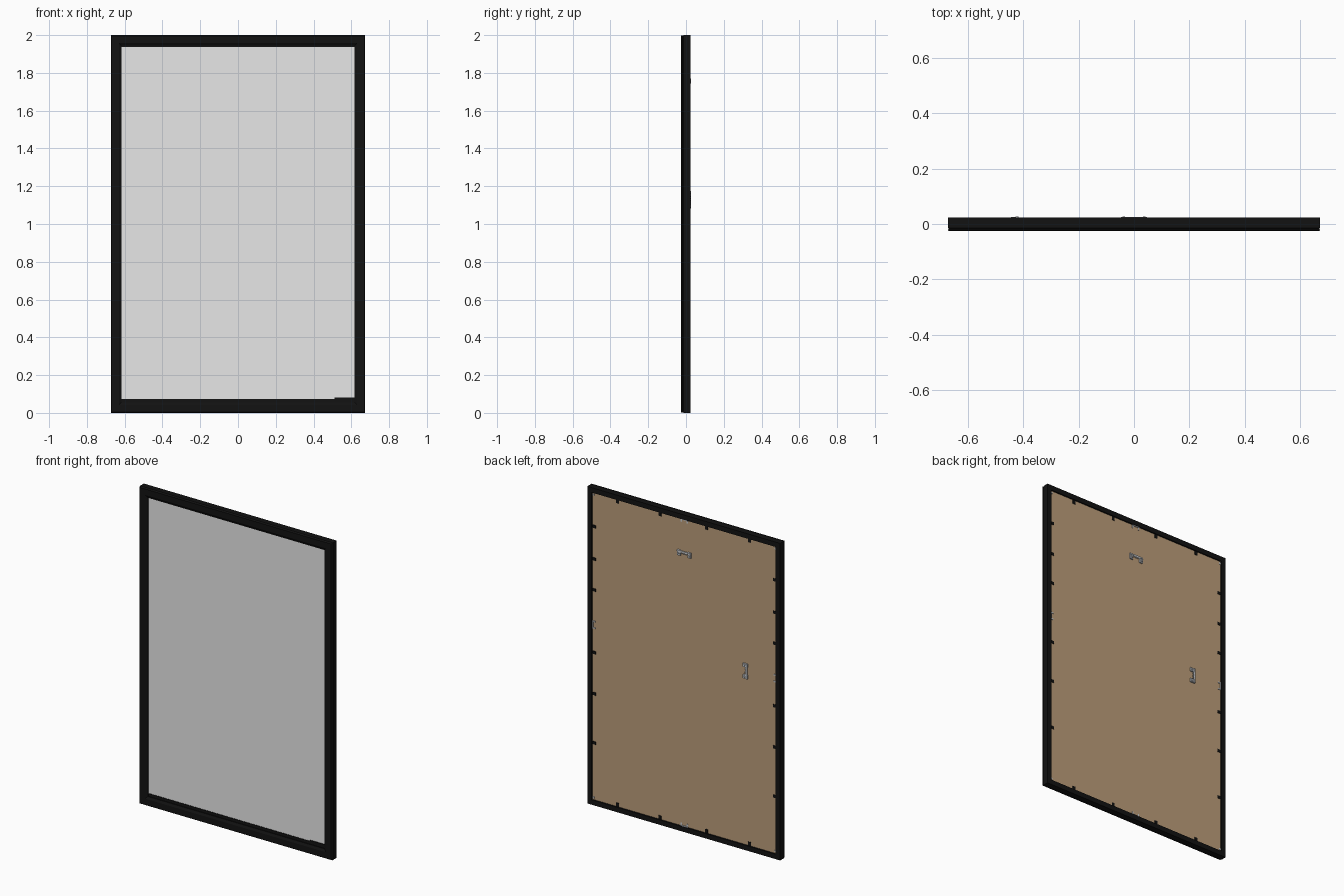
import bpy, bmesh, math
from mathutils import Vector

cube = bpy.data.objects.get("Cube")
if cube:
    bpy.data.objects.remove(cube, do_unlink=True)


def material(name, rgb, rough=0.5):
    m = bpy.data.materials.new(name)
    m.use_nodes = True
    m.diffuse_color = (*rgb, 1)
    node = next(n for n in m.node_tree.nodes if n.type == 'BSDF_PRINCIPLED')
    node.inputs["Base Color"].default_value = (*rgb, 1)
    node.inputs["Roughness"].default_value = rough
    return m


BLACK = material("black_wood", (0.006, 0.006, 0.006))
GREY = material("pale_grey_print", (0.8, 0.8, 0.8))
BROWN = material("brown_fibreboard", (0.5, 0.34, 0.195))
SILVER = material("silver_metal", (0.6, 0.62, 0.65))

HALF_W, HEIGHT = 0.673, 2.0
MID = HEIGHT / 2
RIM = 0.031          # width of the rear rim
BOARD_Y = 0.014      # rear surface of the backing board


def finish(name, bm, mat):
    bmesh.ops.recalc_face_normals(bm, faces=bm.faces)
    mesh = bpy.data.meshes.new(name)
    bm.to_mesh(mesh)
    bm.free()
    mesh.materials.append(mat)
    obj = bpy.data.objects.new(name, mesh)
    bpy.context.collection.objects.link(obj)
    return obj


def add_box(bm, x, y, z):
    """Add a box given as (low, high) ranges."""
    verts = bmesh.ops.create_cube(bm, size=1)["verts"]
    for v in verts:
        v.co = Vector([(lo + hi) / 2 + c * (hi - lo) for c, (lo, hi) in zip(v.co, (x, y, z))])


def box(name, x, y, z, mat):
    bm = bmesh.new()
    add_box(bm, x, y, z)
    return finish(name, bm, mat)


# Mitred moulding: (inset from the outer edge, depth) swept round the rectangle
PROFILE = [(0, 0.023), (0, -0.014), (0.003, -0.016), (0.003, -0.019), (0, -0.021),
           (0.004, -0.026), (0.042, -0.026), (0.056, -0.018), (0.056, -0.01),
           (RIM, -0.01), (RIM, 0.023)]
bm = bmesh.new()
rings = []
for sx, sz in ((-1, -1), (1, -1), (1, 1), (-1, 1)):
    rings.append([bm.verts.new((sx * (HALF_W - d), y, MID + sz * (MID - d))) for d, y in PROFILE])
for i, ring in enumerate(rings):
    nxt = rings[(i + 1) % 4]
    for j in range(len(PROFILE)):
        k = (j + 1) % len(PROFILE)
        bm.faces.new((ring[j], ring[k], nxt[k], nxt[j]))
finish("frame_moulding", bm, BLACK)

# Print and backing board
inner = HALF_W - RIM
span_x, span_z = (-inner, inner), (RIM, HEIGHT - RIM)
box("front_print", span_x, (-0.01, -0.002), span_z, GREY)
box("backing_board", span_x, (-0.002, BOARD_Y), span_z, BROWN)

# Dark slips along the edges of the print, with a small plate low at the side
box("lower_slip", (-0.62, 0.62), (-0.013, -0.0095), (0.05, 0.074), BLACK)
box("upper_slip", (-0.62, 0.62), (-0.013, -0.0095), (1.938, 1.95), BLACK)
box("corner_plate", (0.51, 0.618), (-0.014, -0.0095), (0.06, 0.081), BLACK)


def rim_tab(bm, side, pos, length, half, y):
    """Tab reaching inward from one side of the rear rim."""
    edge = (pos - half, pos + half)
    if side in ("left", "right"):
        s = 1 if side == "left" else -1
        add_box(bm, sorted((s * inner, s * (inner - length))), y, edge)
    else:
        ends = (RIM, RIM + length) if side == "bottom" else (HEIGHT - RIM - length, HEIGHT - RIM)
        add_box(bm, edge, y, ends)


# Black retaining tabs round the back
tab_y = (BOARD_Y, BOARD_Y + 0.003)
spots = {"side": (0.39, 0.70, 0.96, 1.355, 1.55, 1.755), "end": (-0.455, -0.154, 0.17, 0.466)}
for side in ("left", "right", "top", "bottom"):
    bm = bmesh.new()
    for p in spots["side" if side in ("left", "right") else "end"]:
        rim_tab(bm, side, p, 0.024, 0.009, tab_y)
    finish(side + "_retaining_tabs", bm, BLACK)

# Silver spring clips: a strip against the rim with two short prongs
for side, pos in (("left", 1.135), ("right", 1.135), ("top", 0), ("bottom", 0)):
    bm = bmesh.new()
    rim_tab(bm, side, pos, 0.005, 0.025, (BOARD_Y, BOARD_Y + 0.006))
    for s in (-1, 1):
        rim_tab(bm, side, pos + s * 0.021, 0.02, 0.004, tab_y)
    finish(side + "_spring_clip", bm, SILVER)

# Silver corner staples
bm = bmesh.new()
for side in ("left", "right"):
    for z in (RIM + 0.014, HEIGHT - RIM - 0.014):
        rim_tab(bm, side, z, 0.012, 0.005, tab_y)
finish("corner_staples", bm, SILVER)


# Sawtooth hangers: nailed ends, a raised bar and a row of teeth
def hanger(name, x, z, angle):
    bm = bmesh.new()
    bar = (0.007, 0.012)
    add_box(bm, (-0.047, 0.047), bar, (0.008, 0.017))
    for s in (-1, 1):
        add_box(bm, sorted((s * 0.025, s * 0.047)), (0, 0.009), (-0.017, 0.017))
        nail = bmesh.ops.create_cone(bm, cap_ends=True, segments=12, radius1=0.006,
                                     radius2=0.005, depth=0.004)["verts"]
        for v in nail:
            v.co = Vector((v.co.x + s * 0.037, v.co.z + 0.011, v.co.y - 0.004))
    for i in range(5):
        left = -0.025 + i * 0.01
        corners = [(left, 0.008), (left + 0.01, 0.008), (left + 0.005, -0.002)]
        front, back = [[bm.verts.new((a, y, b)) for a, b in corners] for y in bar]
        bm.faces.new(front)
        bm.faces.new(back)
        for j in range(3):
            k = (j + 1) % 3
            bm.faces.new((front[j], front[k], back[k], back[j]))
    obj = finish(name, bm, SILVER)
    obj.location = (x, BOARD_Y, z)
    obj.rotation_euler = (0, angle, 0)


hanger("upper_hanger", 0, 1.752, 0)
hanger("side_hanger", -0.427, 1.128, -math.pi / 2)
